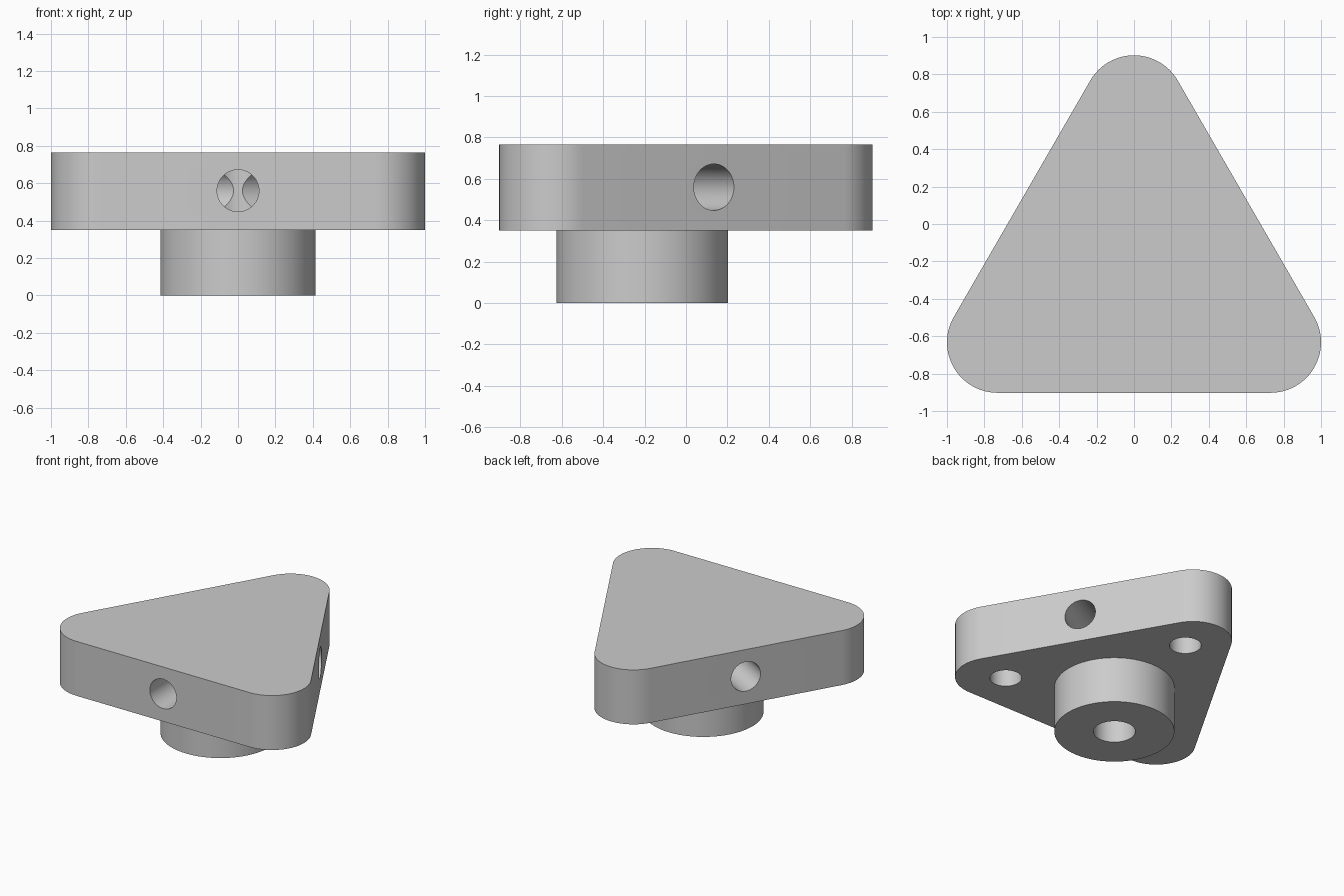
import bpy, bmesh, math
from mathutils import Vector, Matrix

if "Cube" in bpy.data.objects:
    bpy.data.objects.remove(bpy.data.objects["Cube"])

CY = -0.211                      # y of the triangle's centroid
R, SIDE = 0.27, 1.46             # corner radius, distance between corner centres
Z0, Z1 = 0.35, 0.765             # plate bottom and top
HOLE_Z = 0.56

grey = bpy.data.materials.new("plain grey")
grey.diffuse_color = (0.6, 0.6, 0.6, 1)
grey.use_nodes = True
grey.node_tree.nodes["Principled BSDF"].inputs["Base Color"].default_value = grey.diffuse_color


def make_object(name, bm):
    bmesh.ops.recalc_face_normals(bm, faces=bm.faces)
    mesh = bpy.data.meshes.new(name)
    bm.to_mesh(mesh)
    bm.free()
    obj = bpy.data.objects.new(name, mesh)
    bpy.context.collection.objects.link(obj)
    mesh.materials.append(grey)
    return obj


def cylinder(name, radius, start, end):
    start, end = Vector(start), Vector(end)
    axis = end - start
    bm = bmesh.new()
    bmesh.ops.create_cone(bm, cap_ends=True, segments=64, radius1=radius, radius2=radius,
                          depth=axis.length,
                          matrix=Matrix.Translation((start + end) / 2)
                          @ axis.to_track_quat('Z', 'Y').to_matrix().to_4x4())
    return make_object(name, bm)


def boolean(target, tool, operation):
    mod = target.modifiers.new(tool.name, 'BOOLEAN')
    mod.object, mod.operation, mod.solver = tool, operation, 'EXACT'
    bpy.context.view_layer.objects.active = target
    bpy.ops.object.modifier_apply(modifier=mod.name)
    bpy.data.objects.remove(tool)


# Rounded triangular plate
bm = bmesh.new()
outline = []
for k in range(3):
    mid = math.radians(90 + 120 * k)
    cx, cy = (SIDE / math.sqrt(3) * f(mid) for f in (math.cos, math.sin))
    for i in range(25):
        a = mid + math.radians(-60 + 5 * i)
        outline.append(bm.verts.new((cx + R * math.cos(a), CY + cy + R * math.sin(a), Z0)))
base = bm.faces.new(outline)
top = bmesh.ops.extrude_face_region(bm, geom=[base])['geom']
bmesh.ops.translate(bm, vec=(0, 0, Z1 - Z0),
                    verts=[v for v in top if isinstance(v, bmesh.types.BMVert)])
body = make_object("triangular_knob", bm)

# Round boss underneath
boolean(body, cylinder("boss", 0.415, (0, CY, 0), (0, CY, Z0 + 0.05)), 'UNION')

# Blind central bore
boolean(body, cylinder("bore", 0.145, (0, CY, -0.1), (0, CY, 0.68)), 'DIFFERENCE')

# Radial side holes into the bore, and blind holes under the corners
for k in range(3):
    a = math.radians(-90 + 120 * k)
    d = Vector((math.cos(a), math.sin(a), 0))
    c = Vector((0, CY, HOLE_Z))
    boolean(body, cylinder("side_hole", 0.112, c + d * 0.02, c + d * 0.9), 'DIFFERENCE')
    p = Vector((0, CY, 0)) - d * 0.762
    boolean(body, cylinder("corner_hole", 0.11, p + Vector((0, 0, 0.2)),
                           p + Vector((0, 0, 0.66))), 'DIFFERENCE')

# Smooth curved walls, keep crisp edges
body.select_set(True)
bpy.context.view_layer.objects.active = body
bpy.ops.object.shade_smooth_by_angle(angle=math.radians(30))
